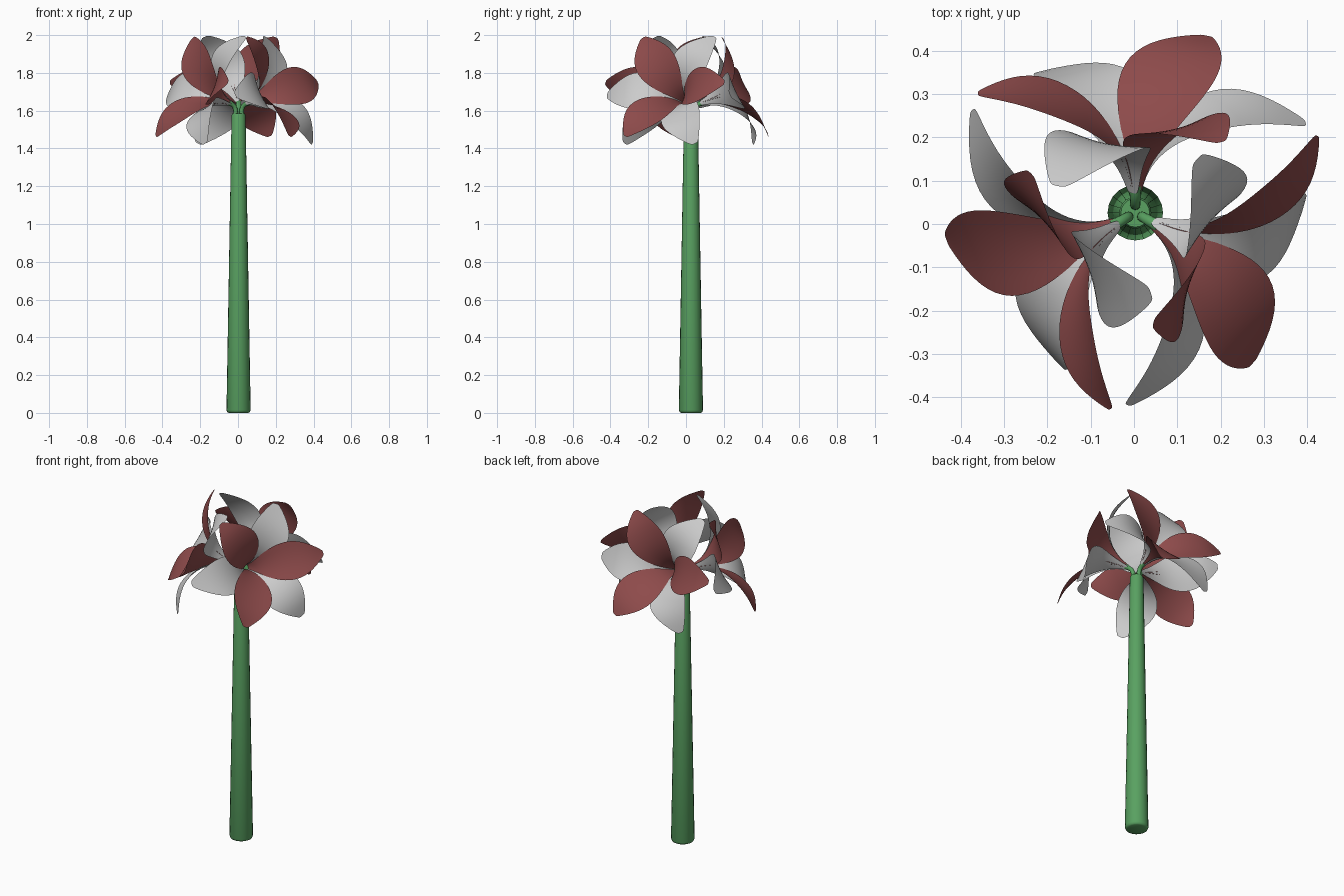
import bpy, bmesh
from math import radians, sin, cos, pi
from mathutils import Vector, Matrix

if "Cube" in bpy.data.objects:
    bpy.data.objects.remove(bpy.data.objects["Cube"])

CENTRE = Vector((0.003, 0.026, 0))
TILT = radians(22)


def material(name, rgb):
    m = bpy.data.materials.new(name)
    m.diffuse_color = (*rgb, 1)
    m.use_nodes = True
    m.node_tree.nodes["Principled BSDF"].inputs["Base Color"].default_value = m.diffuse_color
    return m


GREEN = material("stem_green", (0.10, 0.36, 0.12))
RED = material("petal_red", (0.27, 0.07, 0.07))


def add_object(name, bm, mat=None):
    bmesh.ops.recalc_face_normals(bm, faces=bm.faces)
    me = bpy.data.meshes.new(name)
    bm.to_mesh(me)
    bm.free()
    ob = bpy.data.objects.new(name, me)
    bpy.context.collection.objects.link(ob)
    if mat:
        me.materials.append(mat)
    bpy.ops.object.select_all(action='DESELECT')
    ob.select_set(True)
    bpy.context.view_layer.objects.active = ob
    bpy.ops.object.shade_smooth_by_angle(angle=radians(45))
    return ob


def tube(bm, rings, sides):
    """Capped tube through (point, direction, radius) rings."""
    loops = []
    for p, d, r in rings:
        q = Vector((0, 0, 1)).rotation_difference(Vector(d))
        loops.append([bm.verts.new(Vector(p) + q @ Vector((r * cos(2 * pi * i / sides), r * sin(2 * pi * i / sides), 0)))
                      for i in range(sides)])
    for a, b in zip(loops, loops[1:]):
        for i in range(sides):
            j = (i + 1) % sides
            bm.faces.new((a[i], a[j], b[j], b[i]))
    bm.faces.new(loops[0][::-1])
    bm.faces.new(loops[-1])


# Tapered stem with a rounded foot
bm = bmesh.new()
up = (0, 0, 1)
tube(bm, [((0, 0, 0), up, 0.052), ((0, 0, 0.004), up, 0.060), ((0, 0, 0.015), up, 0.064),
          ((0, 0, 1.575), up, 0.037), ((0, 0, 1.585), up, 0.033)], 20)
stem = add_object("stem", bm, GREEN)
stem.location = CENTRE

# Petal sections: depth along blossom axis, distance from axis, half width
RED_PETAL = [(0, .010, .012), (.06, .020, .026), (.12, .050, .060), (.19, .12, .108),
             (.235, .21, .122), (.255, .29, .084), (.25, .364, .018)]
GREY_PETAL = [(0, .014, .014), (.06, .030, .028), (.12, .070, .062), (.17, .13, .106),
              (.20, .22, .124), (.195, .31, .088), (.16, .394, .024)]


def petal(name, sections, azimuth, world, mat):
    """Curved sheet, local z is the blossom axis."""
    bm = bmesh.new()
    rows = []
    for d, r, w in sections:
        row = []
        for k in (-1, -0.5, 0, 0.5, 1):
            cup = 0.12 * w * k * k
            row.append(bm.verts.new((r - cup, k * w, d + cup * 0.5)))
        rows.append(row)
    for a, b in zip(rows, rows[1:]):
        for i in range(4):
            bm.faces.new((a[i], a[i + 1], b[i + 1], b[i]))
    bm.transform(world @ Matrix.Rotation(radians(azimuth), 4, 'Z'))
    ob = add_object(name, bm, mat)
    s = ob.modifiers.new("smooth", 'SUBSURF')
    s.levels = s.render_levels = 2


# Blossom frame: local x = x, local y = up (slightly squashed), local z = outward and tilted up
axis = Vector((0, cos(TILT), sin(TILT)))
lift = Vector((0, -0.39, 0.83))
frame = Matrix((Vector((1, 0, 0)), lift, axis)).transposed().to_4x4()
frame = Matrix.Translation((0, 0.05, 1.64)) @ frame

for n in range(3):
    turn = Matrix.Translation(CENTRE) @ Matrix.Rotation(radians(120 * n), 4, 'Z')

    # Short curved stalk
    bm = bmesh.new()
    tube(bm, [((0, .018, 1.57), up, .012), ((0, .019, 1.605), (0, .15, 1), .012),
              ((0, .028, 1.625), (0, .6, .8), .012), ((0, .045, 1.636), axis, .013),
              ((0, .064, 1.643), axis, .015)], 12)
    bm.transform(turn)
    add_object(f"stalk_{n + 1}", bm, GREEN)

    # Three red inner petals and three grey outer petals
    for k in range(3):
        petal(f"red_petal_{n + 1}_{k + 1}", RED_PETAL, 57 + 120 * k, turn @ frame, RED)
        petal(f"grey_petal_{n + 1}_{k + 1}", GREY_PETAL, 117 + 120 * k, turn @ frame, None)
